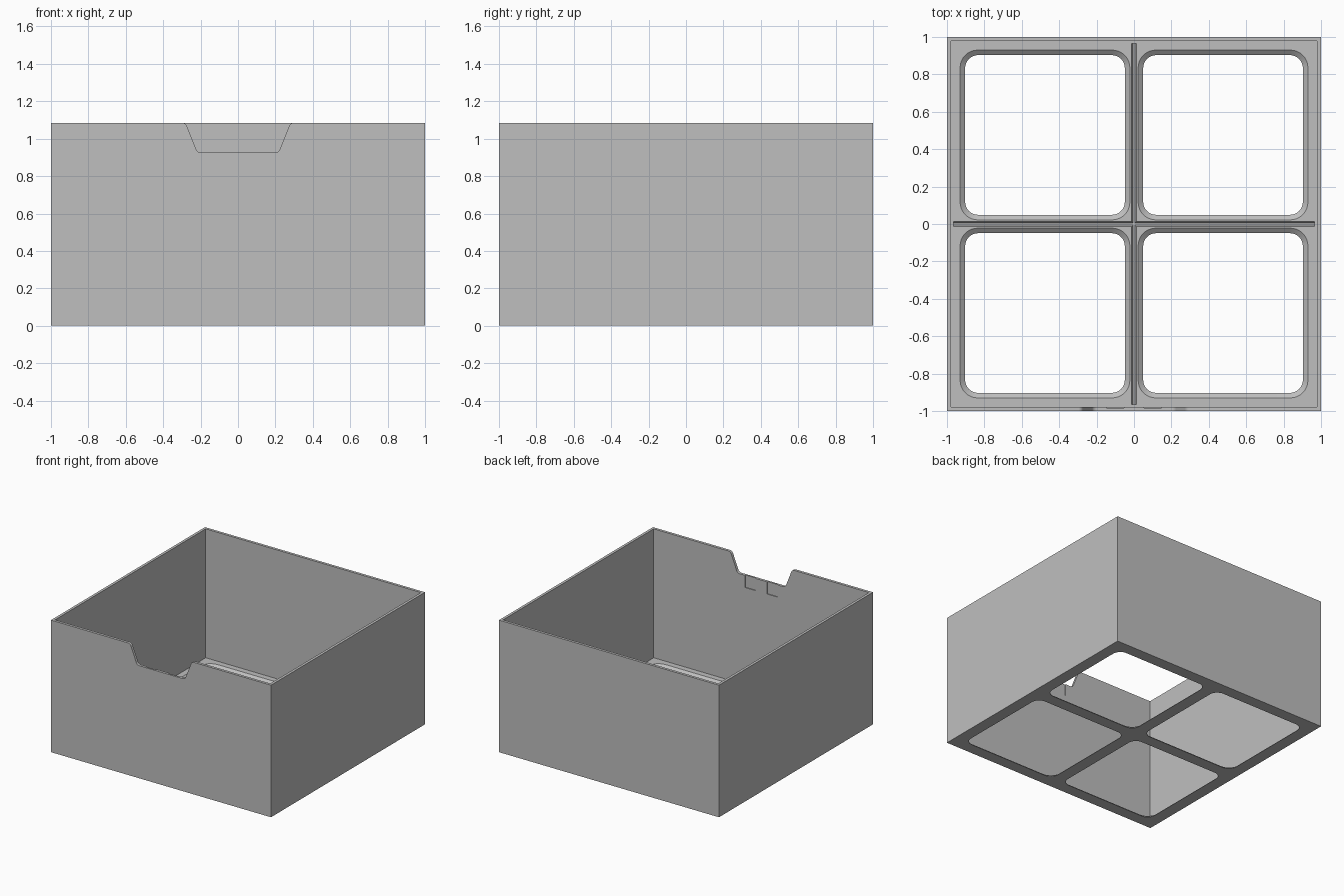
import bpy, bmesh, math
from mathutils import Vector

cube = bpy.data.objects.get("Cube")
if cube:
    bpy.data.objects.remove(cube, do_unlink=True)

H, WALL, FLOOR = 1.085, 0.022, 0.026

grey = bpy.data.materials.new("plain grey")
grey.use_nodes = True
colour = (0.52, 0.52, 0.52, 1)
grey.diffuse_color = colour
grey.node_tree.nodes["Principled BSDF"].inputs["Base Color"].default_value = colour


def fillet(corners, steps=8):
    """Round each (x, y, radius) corner of an outline with an arc."""
    out = []
    n = len(corners)
    for i, (x, y, r) in enumerate(corners):
        p = Vector((x, y))
        if r == 0:
            out.append(p)
            continue
        a = (Vector(corners[i - 1][:2]) - p).normalized()
        b = (Vector(corners[(i + 1) % n][:2]) - p).normalized()
        half = a.angle(b) / 2
        centre = p + (a + b).normalized() * r / math.sin(half)
        start = p + a * r / math.tan(half) - centre
        end = p + b * r / math.tan(half) - centre
        for k in range(steps + 1):
            out.append(centre + start.slerp(end, k / steps) * r)
    return out


def rect(cx, cy, hx, hy, r=0):
    return fillet([(cx - hx, cy - hy, r), (cx + hx, cy - hy, r),
                   (cx + hx, cy + hy, r), (cx - hx, cy + hy, r)])


def loft(name, rings):
    """Skin a closed solid through rings of matching points."""
    bm = bmesh.new()
    loops = [[bm.verts.new(p) for p in ring] for ring in rings]
    n = len(loops[0])
    for lo, hi in zip(loops, loops[1:]):
        for i in range(n):
            j = (i + 1) % n
            bm.faces.new((lo[i], lo[j], hi[j], hi[i]))
    bm.faces.new(loops[0])
    bm.faces.new(loops[-1])
    bmesh.ops.recalc_face_normals(bm, faces=bm.faces)
    mesh = bpy.data.meshes.new(name)
    bm.to_mesh(mesh)
    bm.free()
    mesh.materials.append(grey)
    obj = bpy.data.objects.new(name, mesh)
    bpy.context.collection.objects.link(obj)
    return obj


def at_z(outline, z):
    return [(p.x, p.y, z) for p in outline]


def block(name, cx, cy, hx, hy, z0, z1):
    return loft(name, [at_z(rect(cx, cy, hx, hy), z) for z in (z0, z1)])


bin_body = block("open_bin", 0, 0, 1, 1, 0, H)

# Main cavity
inner = 1 - WALL
cutters = [block("cavity_cutter", 0, 0, inner, inner, FLOOR, H + 0.2)]

# Four rounded floor openings with a chamfered upper edge
for sx in (-1, 1):
    for sy in (-1, 1):
        small = rect(sx * 0.476, sy * 0.476, 0.427, 0.427, 0.07)
        large = rect(sx * 0.476, sy * 0.476, 0.454, 0.454, 0.095)
        cutters.append(loft("opening_cutter", [at_z(small, -0.05), at_z(small, 0.004),
                                               at_z(large, FLOOR), at_z(large, 0.1)]))

# Crossed divider grooves in the floor
for hx, hy in ((1, 0), (0, 1)):
    def groove(w):
        return rect(0, 0, 0.965 if hx else w, 0.965 if hy else w)
    cutters.append(loft("groove_cutter", [at_z(groove(0.006), 0.012),
                                          at_z(groove(0.013), FLOOR), at_z(groove(0.013), 0.1)]))

# Finger notch in the front wall, with rounded corners
top = H - 0.0005
notch = fillet([(-0.4, H + 0.1, 0), (-0.4, top + 0.001, 0), (-0.28, top + 0.001, 0.03),
                (-0.217, 0.925, 0.03), (0.217, 0.925, 0.03),
                (0.28, top + 0.001, 0.03), (0.4, top + 0.001, 0), (0.4, H + 0.1, 0)])
cutters.append(loft("notch_cutter", [[(p.x, y, p.y) for p in notch] for y in (-1.1, -0.9)]))

# Two shallow recesses inside the front wall, under the notch
for sx in (-1, 1):
    cutters.append(block("recess_cutter", sx * 0.1, -0.935, 0.047, 0.05, 0.825, 0.95))

# Apply the cuts, then drop the cutters
bpy.context.view_layer.objects.active = bin_body
for cutter in cutters:
    cutter.hide_render = True
    mod = bin_body.modifiers.new("cut", "BOOLEAN")
    mod.operation = "DIFFERENCE"
    mod.solver = "EXACT"
    mod.object = cutter
    bpy.ops.object.modifier_apply(modifier=mod.name)
    bpy.data.objects.remove(cutter, do_unlink=True)

bpy.ops.object.select_all(action="DESELECT")
bin_body.select_set(True)
bpy.ops.object.shade_smooth_by_angle(angle=math.radians(30))
